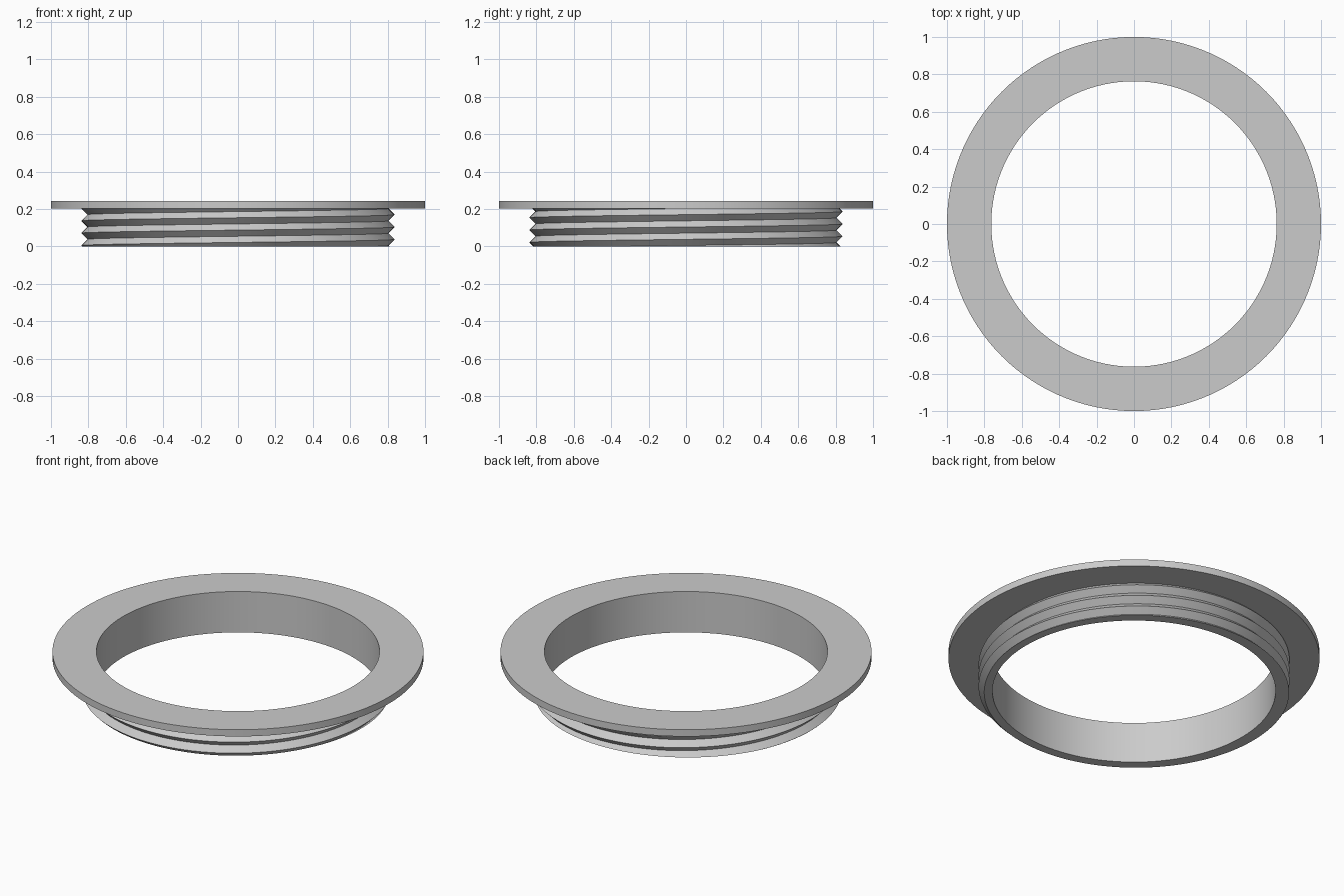
import bpy, bmesh, math

default = bpy.data.objects.get("Cube")
if default:
    bpy.data.objects.remove(default, do_unlink=True)

SEGMENTS = 120
BORE, ROOT, CREST, RIM = 0.763, 0.805, 0.838, 1.0
NECK_TOP, TOP = 0.203, 0.243
PITCH, START = 0.066, 0.038     # START: height of the first crest at +x

grey = bpy.data.materials.new("plain grey")
grey.use_nodes = True
colour = (0.6, 0.6, 0.6, 1)
grey.diffuse_color = colour
grey.node_tree.nodes["Principled BSDF"].inputs["Base Color"].default_value = colour


def thread_radius(z, angle):
    """V-shaped thread: crest at whole turns, root at half turns."""
    turn = (z - START) / PITCH - angle / math.tau
    distance = abs(turn - round(turn)) * 2
    return CREST + (ROOT - CREST) * distance


def section(angle):
    """Closed (radius, height) outline of the ring at one angle."""
    points = [(BORE, 0)]
    for k in range(-4, 8):
        z = START + PITCH * (k / 2 + angle / math.tau)
        z = min(max(z, 0), NECK_TOP)
        points.append((thread_radius(z, angle), z))
    return points + [(RIM, NECK_TOP), (RIM, TOP), (BORE, TOP)]


# Flanged ring with a helical thread, swept section by section
bm = bmesh.new()
columns = []
for i in range(SEGMENTS + 1):
    a = math.tau * i / SEGMENTS
    columns.append([bm.verts.new((r * math.cos(a), r * math.sin(a), z))
                    for r, z in section(a)])
for left, right in zip(columns, columns[1:]):
    for j in range(len(left)):
        n = (j + 1) % len(left)
        bm.faces.new((left[j], right[j], right[n], left[n]))

# Collapse the thread run-outs and close the seam
bmesh.ops.remove_doubles(bm, verts=bm.verts, dist=0.00005)
bmesh.ops.dissolve_degenerate(bm, edges=bm.edges, dist=0.00005)
bmesh.ops.recalc_face_normals(bm, faces=bm.faces)

mesh = bpy.data.meshes.new("threaded_flange_ring")
bm.to_mesh(mesh)
bm.free()
mesh.materials.append(grey)
ring = bpy.data.objects.new("threaded_flange_ring", mesh)
bpy.context.collection.objects.link(ring)

bpy.ops.object.select_all(action='DESELECT')
ring.select_set(True)
bpy.context.view_layer.objects.active = ring
bpy.ops.object.shade_smooth_by_angle(angle=math.radians(25))
